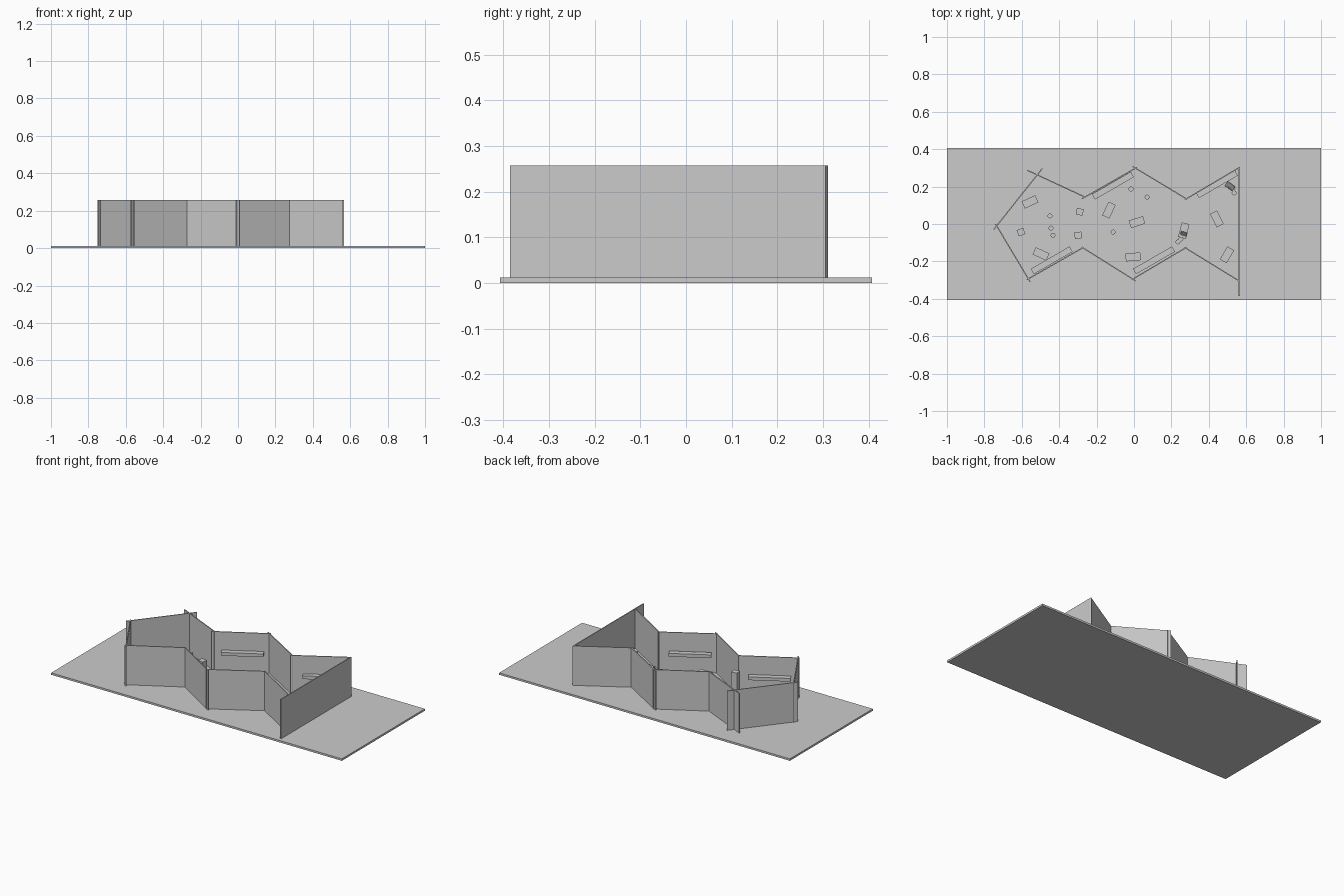
import bpy, math

grey = bpy.data.materials.new("plain_grey")
grey.diffuse_color = (0.6, 0.6, 0.6, 1)
FLOOR = 0.012


def finish(name):
    ob = bpy.context.object
    ob.name = name
    ob.data.materials.append(grey)
    return ob


def box(name, x, y, sx, sy, z0, z1, angle=0, tilt=0):
    bpy.ops.mesh.primitive_cube_add(size=1, location=(x, y, (z0 + z1) / 2),
                                    rotation=(math.radians(tilt), 0, math.radians(angle)))
    ob = finish(name)
    ob.scale = (sx, sy, z1 - z0)
    return ob


def disc(name, x, y, r, z0, z1):
    bpy.ops.mesh.primitive_cylinder_add(vertices=16, radius=r, depth=z1 - z0,
                                        location=(x, y, (z0 + z1) / 2))
    finish(name)
    bpy.ops.object.shade_smooth_by_angle()


def wall(name, a, b):
    dx, dy = b[0] - a[0], b[1] - a[1]
    box(name, (a[0] + b[0]) / 2, (a[1] + b[1]) / 2, math.hypot(dx, dy), 0.006,
        FLOOR, 0.257, math.degrees(math.atan2(dy, dx)))


# ground slab
box("floor_slab", 0, 0, 2, 0.815, 0, FLOOR)

# zigzag walls, slightly overlapping at the corners
walls = [((-0.49, 0.297), (-0.75, -0.03)), ((-0.57, 0.287), (-0.26, 0.143)),
         ((-0.278, 0.135), (0.016, 0.303)), ((-0.008, 0.308), (0.283, 0.133)),
         ((0.272, 0.13), (0.565, 0.303)), ((0.563, 0.305), (0.563, -0.385)),
         ((0.563, -0.305), (0.27, -0.125)), ((0.28, -0.125), (-0.012, -0.298)),
         ((0.01, -0.305), (-0.28, -0.123)), ((-0.272, -0.126), (-0.573, -0.298)),
         ((-0.555, -0.31), (-0.74, 0.0))]
for i, (a, b) in enumerate(walls):
    wall(f"wall_{i}", a, b)

# shelves on the walls
for i, (x, y) in enumerate([(-0.113, 0.205), (0.443, 0.213), (-0.44, -0.194), (0.107, -0.194)]):
    box(f"wall_shelf_{i}", x, y, 0.24, 0.033, 0.125, 0.145, 30)

# tables: thin top on two side panels
tables = [(-0.556, 0.118, 25), (-0.134, 0.074, 65), (0.016, 0.01, 18), (-0.005, -0.176, 5),
          (-0.497, -0.16, -25), (0.443, 0.027, -63), (0.497, -0.165, 60), (0.266, -0.035, 75)]
for i, (x, y, a) in enumerate(tables):
    box(f"table_top_{i}", x, y, 0.08, 0.042, 0.058, 0.064, a)
    c, s = math.cos(math.radians(a)), math.sin(math.radians(a))
    for side in (-1, 1):
        box(f"table_side_{i}_{side}", x + side * 0.036 * c, y + side * 0.036 * s,
            0.005, 0.04, FLOOR, 0.058, a)

# plinths of differing height
for i, (x, y, a, top) in enumerate([(-0.604, -0.043, 20, 0.08), (-0.29, 0.065, -10, 0.10),
                                    (-0.299, -0.06, 5, 0.19)]):
    box(f"plinth_{i}", x, y, 0.037, 0.035, FLOOR, top, a)

# leaning display boards
box("leaning_board_0", 0.266, -0.055, 0.036, 0.034, 0.064, 0.07, -15, 50)
box("leaning_board_1", 0.513, 0.203, 0.05, 0.036, 0.05, 0.056, -35, 40)
box("board_stand", 0.513, 0.2, 0.03, 0.02, FLOOR, 0.05, -35)

# stools on the floor
for i, (x, y) in enumerate([(-0.449, 0.043), (-0.444, -0.022), (-0.433, -0.06), (-0.112, -0.043),
                            (-0.016, 0.187), (0.07, 0.144), (0.251, -0.08), (0.235, -0.096),
                            (0.529, 0.187), (0.535, 0.166)]):
    disc(f"stool_{i}", x, y, 0.013, FLOOR, 0.042)

# small round pieces on the tables
for i, (x, y) in enumerate([(-0.55, 0.122), (0.0, 0.006), (0.028, 0.011), (-0.505, -0.155),
                            (-0.482, -0.161)]):
    disc(f"table_piece_{i}", x, y, 0.014, 0.064, 0.072)
